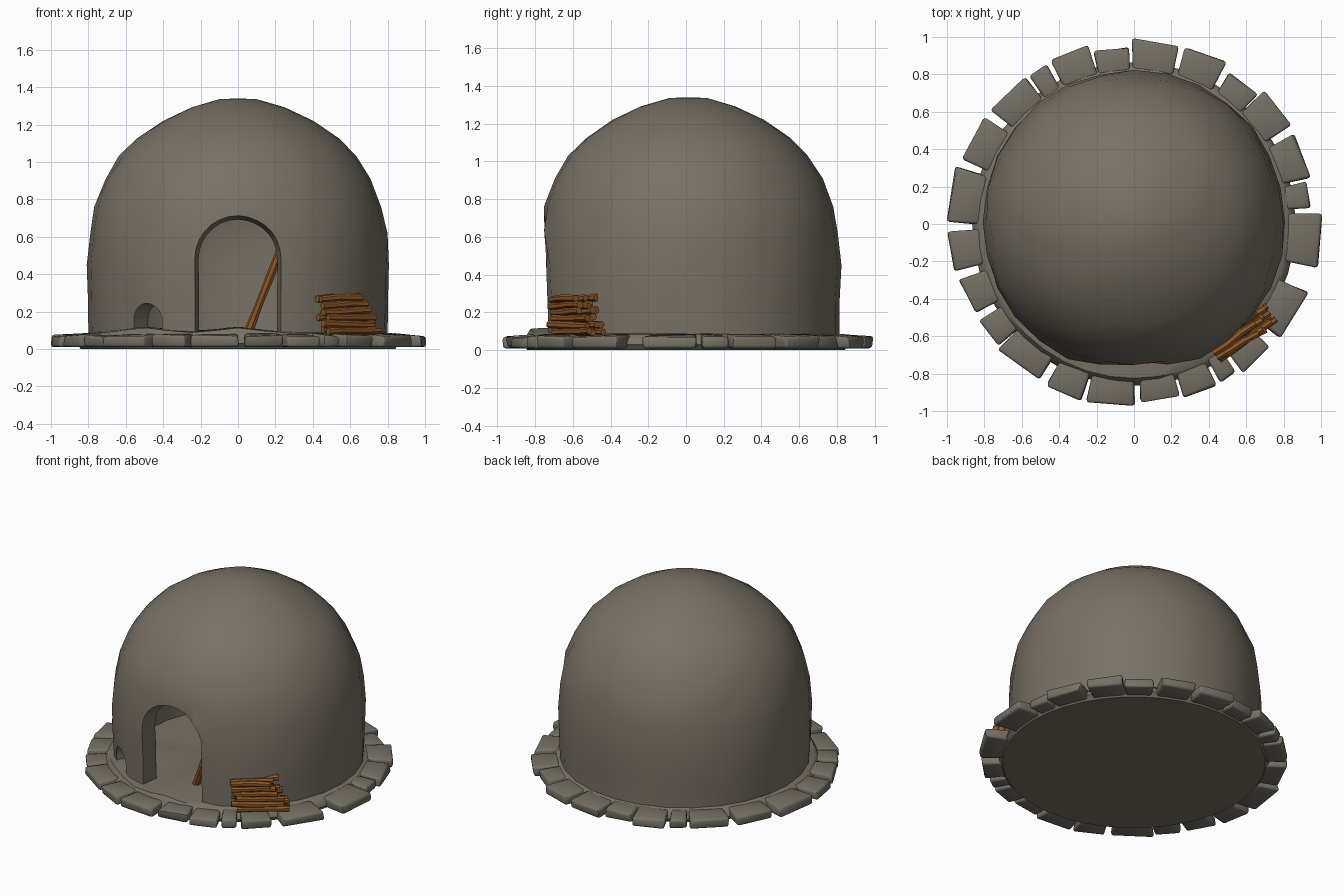
import bpy, bmesh, math, random
from mathutils import Vector, Matrix

random.seed(4)
old = bpy.data.objects.get("Cube")
if old:
    bpy.data.objects.remove(old, do_unlink=True)


def material(name, rgb):
    m = bpy.data.materials.new(name)
    m.use_nodes = True
    m.diffuse_color = (*rgb, 1)
    m.node_tree.nodes["Principled BSDF"].inputs["Base Color"].default_value = (*rgb, 1)
    return m


CLAY = material("clay", (0.19, 0.165, 0.13))
STONE = material("stone", (0.18, 0.163, 0.13))
WOOD = material("wood", (0.27, 0.095, 0.02))


def make(name, bm, mat, angle=40):
    bmesh.ops.recalc_face_normals(bm, faces=bm.faces)
    me = bpy.data.meshes.new(name)
    bm.to_mesh(me)
    bm.free()
    ob = bpy.data.objects.new(name, me)
    bpy.context.collection.objects.link(ob)
    me.materials.append(mat)
    smooth(ob, angle)
    return ob


def select(ob):
    bpy.ops.object.select_all(action="DESELECT")
    ob.select_set(True)
    bpy.context.view_layer.objects.active = ob


def smooth(ob, angle):
    select(ob)
    bpy.ops.object.shade_smooth_by_angle(angle=math.radians(angle))


def lathe(profile, steps):
    """Revolve (radius, height) points around z."""
    bm = bmesh.new()
    vs = [bm.verts.new((r, 0, z)) for r, z in profile]
    es = [bm.edges.new(p) for p in zip(vs, vs[1:])]
    bmesh.ops.spin(bm, geom=vs + es, axis=(0, 0, 1), cent=(0, 0, 0),
                   angle=math.tau, steps=steps)
    bmesh.ops.remove_doubles(bm, verts=bm.verts, dist=0.0005)
    return bm


def arch_cutter(name, half, spring, bottom, place, near, far, shrink):
    """Arch-shaped tunnel running along local y, narrowing inwards."""
    bm = bmesh.new()
    rings = []
    for y, k in ((near, 0), (far, shrink)):
        r = half - k
        pts = [(r, bottom)]
        pts += [(r * math.cos(math.pi * i / 14), spring + r * math.sin(math.pi * i / 14))
                for i in range(15)]
        pts += [(-r, bottom)]
        rings.append([bm.verts.new((x, y, z)) for x, z in pts])
    a, b = rings
    bm.faces.new(a)
    bm.faces.new(b)
    for i in range(len(a)):
        j = (i + 1) % len(a)
        bm.faces.new((a[i], a[j], b[j], b[i]))
    bmesh.ops.transform(bm, matrix=place, verts=bm.verts)
    ob = make(name, bm, CLAY)
    ob.hide_render = True
    return ob


# Clay dome: hand-shaped shell, flattened at the doorway
bm = lathe([(0.8, 0.07), (0.805, 0.25), (0.81, 0.45), (0.795, 0.62), (0.77, 0.76),
            (0.71, 0.91), (0.635, 1.03), (0.54, 1.125), (0.4, 1.22), (0.25, 1.292),
            (0.1, 1.336), (0, 1.34)], 28)
for v in bm.verts:
    if 0.1 < v.co.z < 1.32:
        v.co.xy *= 1 + random.uniform(-0.008, 0.008)
    v.co.y += 0.012
    v.co.y = max(v.co.y, -0.735 - 0.03 * min(v.co.z, 0.6))
dome = make("clay_dome", bm, CLAY)
shell = dome.modifiers.new("shell", "SOLIDIFY")
shell.thickness, shell.offset = 0.12, -1

# Doorway and small air hole
cutters = [
    arch_cutter("door_cutter", 0.25, 0.48, 0.0, Matrix(), -0.85, -0.45, 0.07),
    arch_cutter("vent_cutter", 0.098, 0.15, 0.0,
                Matrix.Rotation(math.radians(-38), 4, "Z"), -0.95, -0.55, 0.01)]
for c in cutters:
    cut = dome.modifiers.new(c.name, "BOOLEAN")
    cut.operation, cut.solver, cut.object = "DIFFERENCE", "EXACT", c
select(dome)
for m in list(dome.modifiers):
    bpy.ops.object.modifier_apply(modifier=m.name)
for c in cutters:
    bpy.data.objects.remove(c, do_unlink=True)
smooth(dome, 35)

# Round clay floor, with low mounds at the openings
bm = lathe([(0, 0), (0.84, 0), (0.865, 0.03), (0.855, 0.06), (0.825, 0.085),
            (0.76, 0.09), (0.6, 0.09), (0.3, 0.09), (0, 0.09)], 40)
for v in bm.verts:
    if v.co.z > 0.07 and v.co.y < -0.2:
        for x in (0.0, -0.5):
            v.co.z += 0.028 * math.exp(-((v.co.x - x) / 0.15) ** 2)
make("floor", bm, CLAY)

# Ring of kerb stones: direction in degrees, width, outer radius
STONES = [(-5, .29, 1), (9.5, .14, .96), (22, .24, .98), (39, .23, .99), (52, .19, .96),
          (67, .23, .99), (83, .25, .99), (97.5, .19, .95), (110.5, .22, .98),
          (122, .11, .97), (134, .25, .97), (152, .26, .98), (171, .3, 1),
          (188.5, .21, .99), (203.5, .2, .98), (217, .17, .97), (230.5, .27, .98),
          (247.5, .2, .98), (262.5, .26, .98), (278.5, .21, .95), (291.5, .19, .97),
          (301.5, .1, .97), (312, .2, .98), (330.5, .28, .99)]
for deg, width, outer in STONES:
    bm = bmesh.new()
    bmesh.ops.create_cube(bm, size=1)
    for v in bm.verts:
        out = v.co.x > 0
        top = v.co.z > 0
        wide = width * random.uniform(0.95, 1.06) * (1 if out else 0.86)
        v.co = Vector((outer + random.uniform(-0.02, 0.005) if out else 0.815,
                       v.co.y * wide,
                       random.uniform(0.066, 0.078) + (0 if out else 0.01) if top else 0.01))
    bmesh.ops.bevel(bm, geom=bm.edges[:], offset=0.014, segments=2, profile=0.5,
                    affect="EDGES")
    bmesh.ops.rotate(bm, verts=bm.verts, cent=(0, 0, 0),
                     matrix=Matrix.Rotation(math.radians(deg), 3, "Z"))
    make("kerb_stone", bm, STONE, 50)


def log(name, start, end, radius):
    """Slightly crooked stick between two points."""
    start, end = Vector(start), Vector(end)
    axis = end - start
    turn = axis.to_track_quat("Z", "Y").to_matrix()
    bm = bmesh.new()
    rings = []
    for i in range(4):
        wobble = Vector([random.uniform(-0.2, 0.2) * radius for _ in range(3)])
        r = radius * random.uniform(0.85, 1.1)
        rings.append([bm.verts.new(start + axis * i / 3 + wobble + turn @ Vector(
            (r * math.cos(math.tau * k / 7), r * math.sin(math.tau * k / 7), 0)))
            for k in range(7)])
    for a, b in zip(rings, rings[1:]):
        for k in range(7):
            n = (k + 1) % 7
            bm.faces.new((a[k], a[n], b[n], b[k]))
    bm.faces.new(rings[0])
    bm.faces.new(rings[-1])
    make(name, bm, WOOD, 50)


# Firewood pile stacked against the wall
along = Vector((0.83, 0.56, 0))
outward = Vector((0.56, -0.83, 0))
for row in range(6):
    for col in range(3):
        shift = 0.02 - row * 0.011 + random.uniform(-0.02, 0.02)
        mid = (Vector((0.575, -0.585, 0.098 + row * 0.035)) + along * shift
               + outward * (col - 1) * 0.042)
        half = along * (0.168 - row * 0.007) + Vector(
            (0, random.uniform(-0.015, 0.015), random.uniform(-0.008, 0.008)))
        log("firewood_log", mid - half, mid + half, 0.02)

# Pole leaning inside the doorway
log("leaning_pole", (0.06, -0.56, 0.1), (0.235, -0.6, 0.54), 0.024)
